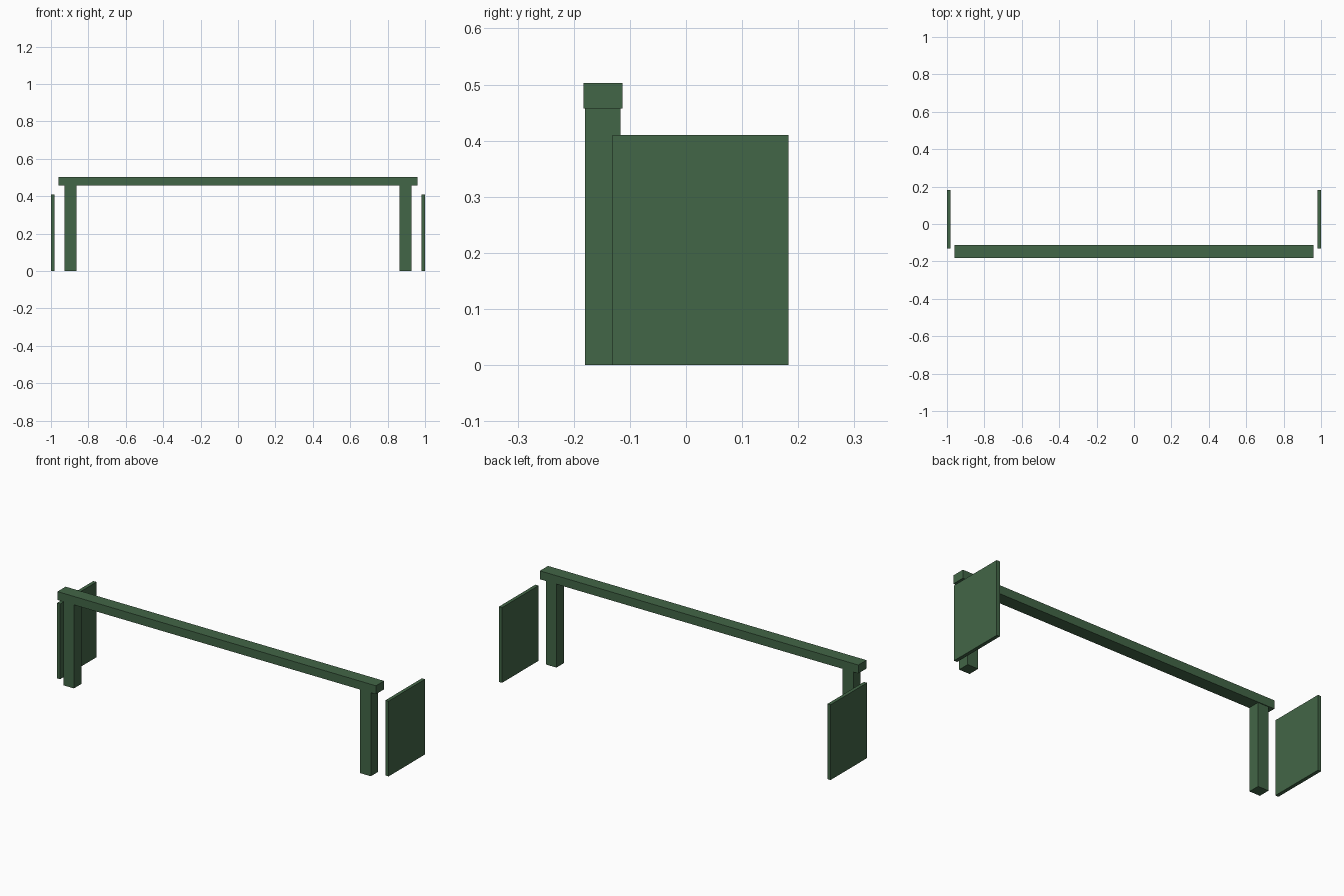
import bpy
from mathutils import Vector

cube = bpy.data.objects.get("Cube")
if cube:
    bpy.data.objects.remove(cube, do_unlink=True)

green = bpy.data.materials.new("dark_green")
green.use_nodes = True
color = (0.055, 0.133, 0.063, 1)
green.diffuse_color = color
green.node_tree.nodes["Principled BSDF"].inputs["Base Color"].default_value = color


def box(name, low, high):
    """Add a flat-shaded box spanning two corners."""
    low, high = Vector(low), Vector(high)
    bpy.ops.mesh.primitive_cube_add(size=1, location=(low + high) / 2)
    obj = bpy.context.object
    obj.name = name
    obj.scale = high - low
    bpy.ops.object.transform_apply(location=False, rotation=False, scale=True)
    obj.data.materials.append(green)
    return obj


# Long top rail
box("top_rail", (-0.96, -0.183, 0.457), (0.96, -0.113, 0.503))

# Posts under the rail and free-standing side panels, one pair per side
for side, sign in (("left", 1), ("right", -1)):
    post = box(side + "_post", (0.863, -0.18, 0), (0.927, -0.117, 0.457))
    panel = box(side + "_side_panel", (0.981, -0.131, 0), (1, 0.183, 0.41))
    for obj in (post, panel):
        obj.location.x *= sign
